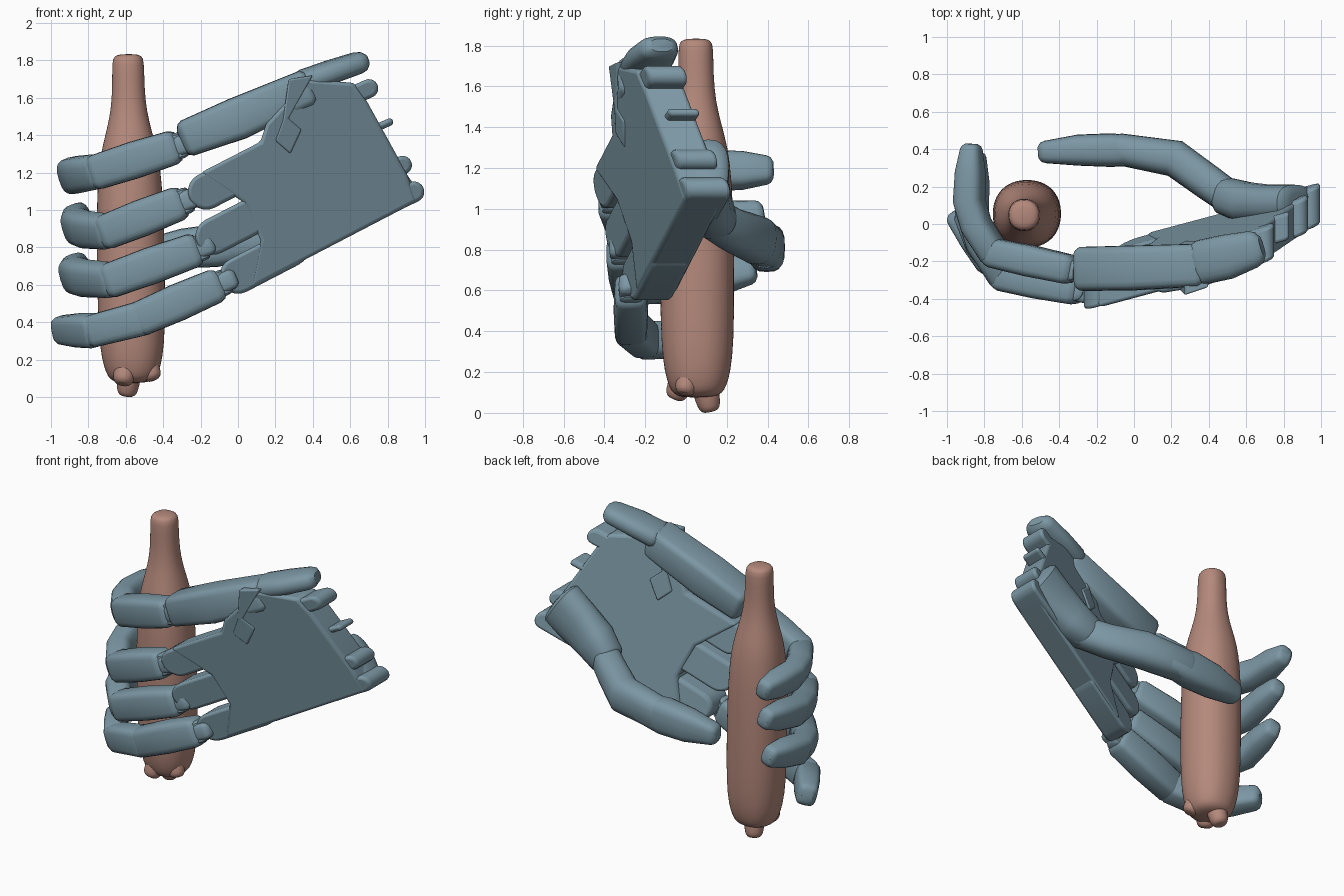
import bpy, bmesh, math
from mathutils import Vector

if "Cube" in bpy.data.objects:
    bpy.data.objects.remove(bpy.data.objects["Cube"])


def material(name, color):
    m = bpy.data.materials.new(name)
    m.diffuse_color = color
    m.use_nodes = True
    m.node_tree.nodes["Principled BSDF"].inputs["Base Color"].default_value = m.diffuse_color
    return m


HAND = material("hand_grey_blue", (0.2, 0.31, 0.37, 1))
CLAY = material("bottle_clay", (0.46, 0.25, 0.2, 1))


def finish(name, bm, mat, bevel=0.0, subdiv=0):
    bmesh.ops.recalc_face_normals(bm, faces=bm.faces)
    me = bpy.data.meshes.new(name)
    bm.to_mesh(me)
    bm.free()
    ob = bpy.data.objects.new(name, me)
    bpy.context.collection.objects.link(ob)
    me.materials.append(mat)
    if bevel:
        b = ob.modifiers.new("bevel", 'BEVEL')
        b.width, b.segments = bevel, 3
        b.limit_method, b.angle_limit = 'ANGLE', math.radians(40)
    if subdiv:
        ob.modifiers.new("subdiv", 'SUBSURF').levels = subdiv
        ob.modifiers["subdiv"].render_levels = subdiv
    bpy.ops.object.select_all(action='DESELECT')
    ob.select_set(True)
    bpy.context.view_layer.objects.active = ob
    bpy.ops.object.shade_smooth_by_angle(angle=math.radians(35))
    return ob


def tube(name, pts, sizes, up, mat=HAND, n=20, power=3.0, cap=0.6, subdiv=0):
    """Loft of superellipse sections along a path; sizes = half extents (along up, across)."""
    pts = [Vector(p) for p in pts]
    up = Vector(up)
    stations = []
    for i, p in enumerate(pts):
        a, b = pts[max(i - 1, 0)], pts[min(i + 1, len(pts) - 1)]
        t = ((p - a).normalized() + (b - p).normalized()).normalized()
        stations.append((p, t, *sizes[i]))

    def ends(s, sign):
        p, t, w, h = s
        d = min(w, h) * cap * sign
        return [(p + t * d * 0.6, t, w * .87, h * .87), (p + t * d, t, w * .55, h * .55)]
    stations = ends(stations[0], -1)[::-1] + stations + ends(stations[-1], 1)
    bm = bmesh.new()
    rings = []
    for p, t, w, h in stations:
        u = (up - t * up.dot(t)).normalized()
        v = t.cross(u)
        ring = []
        for k in range(n):
            a = 2 * math.pi * k / n
            c, s = math.cos(a), math.sin(a)
            ring.append(bm.verts.new(p + u * math.copysign(abs(c) ** (2 / power), c) * w
                                     + v * math.copysign(abs(s) ** (2 / power), s) * h))
        rings.append(ring)
    for r, q in zip(rings, rings[1:]):
        for k in range(n):
            bm.faces.new((r[k], r[(k + 1) % n], q[(k + 1) % n], q[k]))
    bm.faces.new(rings[0])
    bm.faces.new(rings[-1])
    return finish(name, bm, mat, subdiv=subdiv)


def plane_y(x, z):
    """Outer (back of hand) surface of the tilted palm."""
    return 0.36 * x - 0.18 * z - 0.165


def prism(name, outline, offset, thick, bevel=0.02):
    bm = bmesh.new()
    f = bm.faces.new([bm.verts.new((x, plane_y(x, z) + offset, z)) for x, z in outline])
    new = bmesh.ops.extrude_face_region(bm, geom=[f])["geom"]
    bmesh.ops.translate(bm, vec=(0, thick, 0),
                        verts=[g for g in new if isinstance(g, bmesh.types.BMVert)])
    return finish(name, bm, HAND, bevel)


def stadium(p, q, r, n=10):
    ang = math.atan2(q[1] - p[1], q[0] - p[0])
    out = []
    for c, a0 in ((q, ang - math.pi / 2), (p, ang + math.pi / 2)):
        out += [(c[0] + r * math.cos(a0 + math.pi * k / n),
                 c[1] + r * math.sin(a0 + math.pi * k / n)) for k in range(n + 1)]
    return out


# Palm plate with knuckle lobes, flush on the back of the hand
prism("palm", [(.96, 1.048), (.07, .585), (.12, .84), (.03, 1.04), (-.2, 1.2), (.12, 1.365),
               (.15, 1.46), (.37, 1.7), (.62, 1.68), (.69, 1.58), (.9, 1.2)], 0, .2)
for nm, p, q in (("pinky", (0, .65), (.28, .795)), ("ring", (-.13, .86), (.2, 1.03)),
                 ("middle", (-.17, 1.1), (.15, 1.265))):
    prism(nm + "_knuckle", stadium(p, q, .098), .004, .185)

# Index metacarpal and its strap
tube("index_metacarpal", [(.36, -.22, 1.65), (0, -.235, 1.49), (-.27, -.24, 1.385)],
     [(.10, .115), (.115, .12), (.1, .118)], (-.37, 0, .93), power=5, cap=.4)
prism("strap", [(.27, 1.7), (.4, 1.72), (.27, 1.49), (.34, 1.43), (.28, 1.3), (.2, 1.37),
                (.24, 1.48)], -.008, .22, .01)

# Wrist pegs
tube("wrist_peg_top", [(.36, -.205, 1.69), (.5, -.175, 1.74), (.635, -.135, 1.785)],
     [(.066, .12), (.064, .12), (.06, .1)], (0, 0, 1), power=2.6, cap=.9)
for i, (p, q, r, off, th) in enumerate((((.45, 1.54), (.70, 1.65), .05, .01, .19),
                                        ((.65, 1.40), (.81, 1.47), .02, .05, .15),
                                        ((.72, 1.17), (.88, 1.24), .05, .01, .2),
                                        ((.68, .975), (.94, 1.097), .056, .004, .22))):
    prism(f"wrist_peg_{i + 1}", stadium(p, q, r), off, th, .02)

# Fingers: joint link, proximal segment, curled distal segment
WIDE = (-.3, 0, .95)
fingers = {
    "index": [(-.36, -.24, 1.33), (-.75, -.155, 1.205), (-.885, .06, 1.185), (-.87, .395, 1.19)],
    "middle": [(-.33, -.35, 1.03), (-.70, -.28, .885), (-.865, -.02, .90), (-.85, .35, .97)],
    "ring": [(-.25, -.31, .78), (-.68, -.28, .625), (-.88, -.03, .64), (-.85, .31, .70)],
    "pinky": [(-.13, -.27, .59), (-.52, -.27, .42), (-.77, -.2, .355), (-.94, .04, .36)],
}
for nm, pts in fingers.items():
    k, p, m, t = (Vector(v) for v in pts)
    d = (p - k).normalized()
    tube(nm + "_link", [k - d * .1, k + d * .08], [(.055, .06)] * 2, WIDE, power=4)
    side = (Vector(WIDE) - d * d.dot(Vector(WIDE))).normalized()
    tube(nm + "_hinge", [k - d * .03 - side * .06, k - d * .03 + side * .06],
         [(.055, .055)] * 2, d, power=2, cap=.2)
    tube(nm + "_proximal", [k - d * .005, k.lerp(p, .5), p],
         [(.093, .08), (.1, .085), (.095, .08)], WIDE, power=4)
    if nm == "pinky":
        tube(nm + "_middle", [p, m], [(.094, .08), (.088, .075)], WIDE, power=4)
        tube(nm + "_distal", [m, m.lerp(t, .5), t],
             [(.09, .076), (.088, .074), (.076, .062)], WIDE, power=3.5)
    else:
        tube(nm + "_distal", [p, m.lerp(p, .3), m.lerp(t, .2), m.lerp(t, .65), t],
             [(.093, .078), (.098, .08), (.098, .08), (.092, .076), (.07, .056)],
             WIDE, power=3)

# Thumb base flowing from the wrist, then thumb segments
tube("thumb_base", [(.86, .11, 1.2), (.73, .11, 1.11), (.6, .115, 1.02), (.49, .15, .945)],
     [(.1, .17), (.1, .155), (.11, .135), (.1, .11)], (0, 1, 0), power=2.5, cap=.3)
tube("thumb_proximal", [(.54, .12, .96), (.40, .22, .9), (.22, .35, .845), (-.08, .4, .815)],
     [(.1, .09), (.105, .095), (.118, .1), (.108, .085)], (0, 0, 1), power=2.5)
tube("thumb_distal", [(.06, .39, .82), (-.12, .395, .81), (-.3, .395, .795), (-.475, .385, .78)],
     [(.09, .075), (.115, .09), (.105, .083), (.07, .06)], (0, 0, 1), power=3)

# Bottle with lumpy foot
prof = [(.13, .14), (.2, .163), (.35, .179), (.6, .182), (.9, .182), (1.15, .173), (1.3, .155),
        (1.42, .122), (1.53, .096), (1.65, .086), (1.8, .086)]
tube("bottle", [(-.563 - .025 * z / 1.8, .058 - .01 * z / 1.8, z) for z, r in prof],
     [(r, r) for z, r in prof], (1, 0, 0), CLAY, n=32, power=2.2, cap=.4, subdiv=1)
for i, (x, y, z, r) in enumerate(((-.59, .11, .05, .06), (-.465, 0, .13, .055),
                                  (-.61, -.04, .11, .06))):
    tube(f"bottle_foot_{i + 1}", [(x, y, z), ((x - .563) / 2, (y + .058) / 2, z + .12)],
         [(r, r), (r * 1.2, r * 1.2)], (1, 0, 0), CLAY, power=2, cap=.8, subdiv=1)
